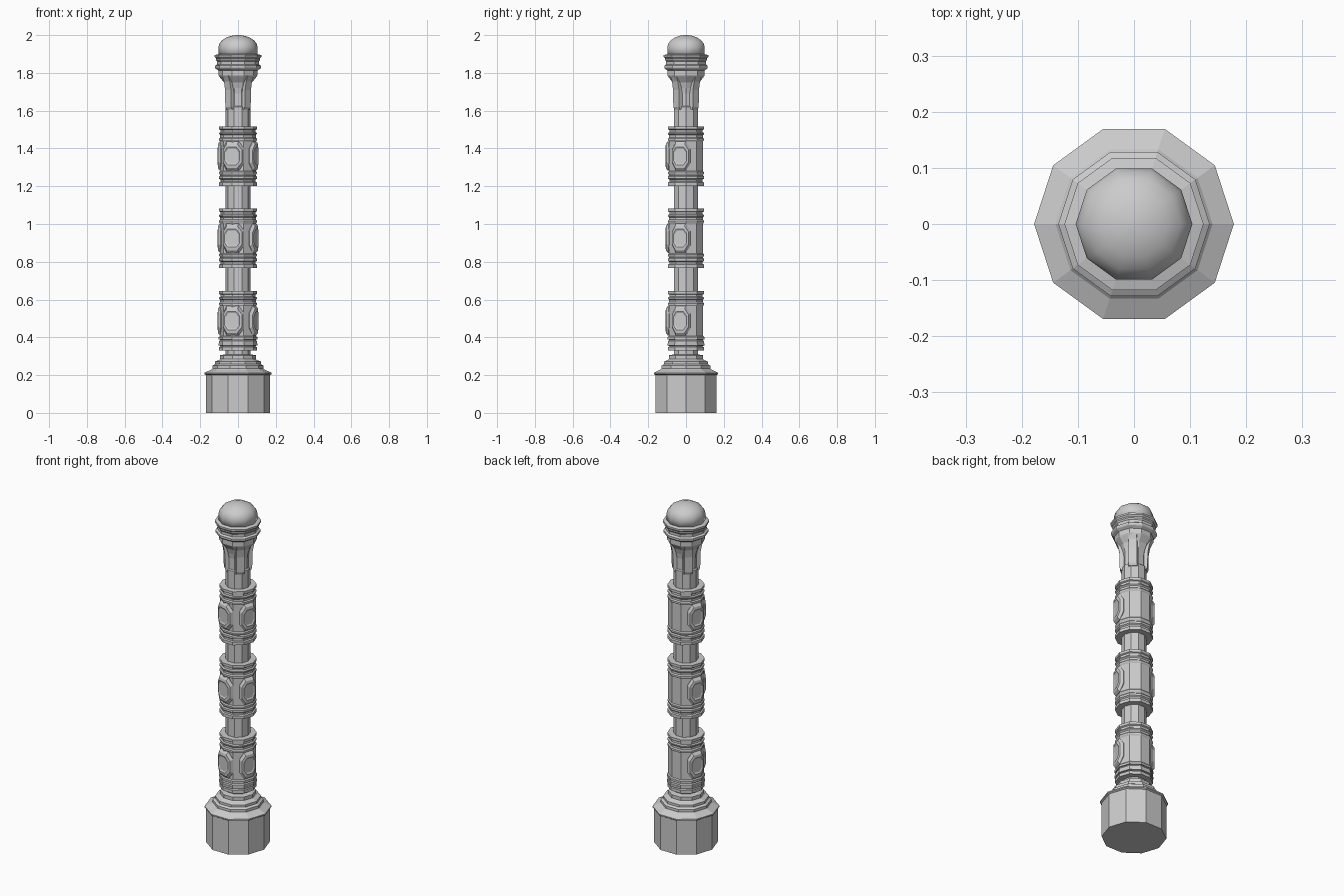
import bpy, bmesh, math

if "Cube" in bpy.data.objects:
    bpy.data.objects.remove(bpy.data.objects["Cube"])

N = 10


def finish(bm, name, smooth=False):
    bmesh.ops.recalc_face_normals(bm, faces=bm.faces[:])
    me = bpy.data.meshes.new(name)
    bm.to_mesh(me)
    bm.free()
    ob = bpy.data.objects.new(name, me)
    bpy.context.collection.objects.link(ob)
    if smooth:
        for p in me.polygons:
            p.use_smooth = True
    return ob


def bridge(bm, a, b):
    for i in range(len(a)):
        j = (i + 1) % len(a)
        bm.faces.new((a[i], a[j], b[j], b[i]))


def stack(bm, rings):
    """Join a list of point loops and cap both ends."""
    loops = [[bm.verts.new(p) for p in r] for r in rings]
    for a, b in zip(loops, loops[1:]):
        bridge(bm, a, b)
    bm.faces.new(loops[0])
    bm.faces.new(loops[-1])


def lathe(name, profile, smooth=False):
    bm = bmesh.new()
    stack(bm, [[(r * math.cos(math.tau * i / N), r * math.sin(math.tau * i / N), z)
                for i in range(N)] for r, z in profile])
    return finish(bm, name, smooth)


# Foot with stepped moulding
lathe("base", [(.17, 0), (.17, .2), (.178, .205), (.178, .212), (.14, .23),
               (.135, .235), (.135, .25), (.122, .258), (.122, .272), (.1, .28),
               (.095, .285), (.095, .305), (.066, .31)])

# Central shaft
lathe("shaft", [(.066, .29), (.066, 1.62), (.06, 1.625), (.06, 1.78)])

# Banded sleeves (offsets from the sleeve bottom)
sleeve = [(.06, 0), (.1, 0), (.1, .018), (.092, .022), (.092, .032), (.1, .038),
          (.1, .05), (.094, .056), (.1, .066), (.1, .072), (.095, .078),
          (.095, .235), (.1, .242), (.1, .25), (.094, .256), (.094, .268),
          (.1, .274), (.1, .28), (.093, .285), (.093, .296), (.1, .3),
          (.1, .315), (.06, .315)]
bottoms = (.33, .767, 1.202)
for k, z0 in enumerate(bottoms):
    lathe(f"sleeve_{k + 1}", [(r, z0 + z) for r, z in sleeve])

# Extra bands on the lowest sleeve
for k, z in enumerate((.352, .385)):
    lathe(f"lower_band_{k + 1}", [(.06, z), (.102, z + .004), (.102, z + .016), (.06, z + .02)])


def medallion(name, angle, zc, scale):
    """Raised octagonal frame wrapped round the sleeve, with a sunken centre."""
    bm = bmesh.new()
    outline = [(1, .5), (.55, 1), (-.55, 1), (-1, .5), (-1, -.5), (-.55, -1), (.55, -1), (1, -.5)]
    rings = []
    for w, h, r in ((.066, .078, .08), (.066, .078, .096), (.052, .064, .107),
                    (.04, .048, .108), (.034, .04, .103)):
        ring = []
        for u, v in outline:
            a = angle + u * w * scale / .1
            ring.append((r * math.cos(a), r * math.sin(a), zc + v * h))
        rings.append(ring)
    stack(bm, rings)
    return finish(bm, name)


# Three medallions per sleeve: front, right and left
for k, z0 in enumerate(bottoms):
    for side, deg, s in (("front", 252, 1), ("right", 342, .85), ("left", 162, .85)):
        medallion(f"medallion_{side}_{k + 1}", math.radians(deg), z0 + .158, s)

# Flared ribs supporting the head
for k in range(4):
    a = math.radians(45 + 90 * k)
    c, s = math.cos(a), math.sin(a)
    bm = bmesh.new()
    stack(bm, [[(c * x - s * y, s * x + c * y, z)
                for x, y in ((.035, -.026), (r, -.022), (r, .022), (.035, .026))]
               for r, z in ((.066, 1.605), (.073, 1.62), (.075, 1.71), (.083, 1.755), (.097, 1.785))])
    finish(bm, f"neck_rib_{k + 1}")

# Head collar
lathe("head_collar", [(.06, 1.69), (.065, 1.72), (.075, 1.75), (.097, 1.778), (.102, 1.785),
                      (.102, 1.812), (.118, 1.822), (.121, 1.828), (.121, 1.838),
                      (.11, 1.845), (.11, 1.86), (.116, 1.868), (.116, 1.876),
                      (.124, 1.884), (.124, 1.894), (.1, 1.9)])

# Rounded cap
dome = [(.104, 1.89), (.104, 1.935)]
dome += [(.104 * math.cos(t), 1.935 + .065 * math.sin(t))
         for t in (math.radians(d) for d in (18, 36, 54, 70, 84))]
dome[-1] = (.012, 2.0)
lathe("cap", dome, True)
